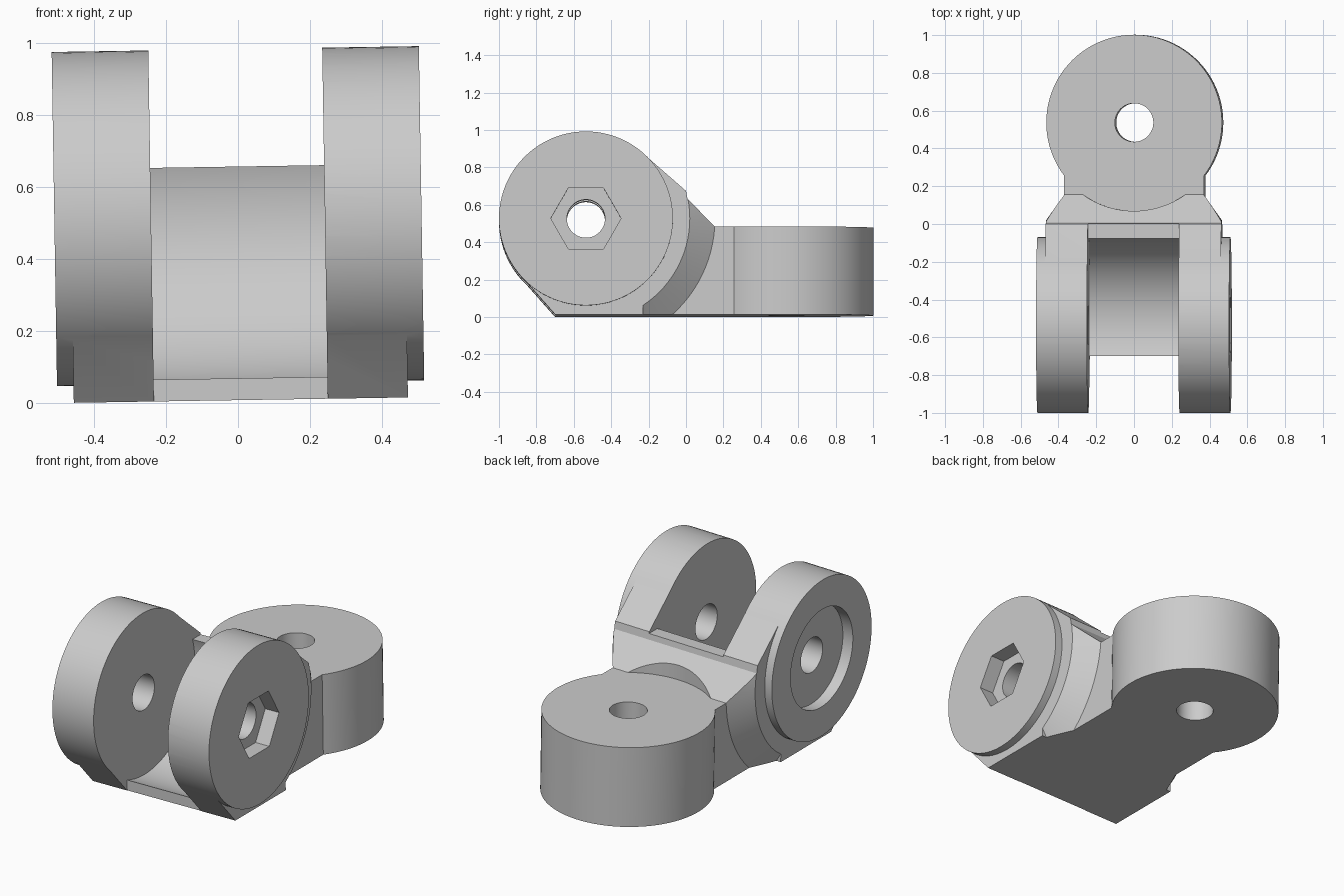
import bpy, bmesh, math
from math import pi, cos, sin, tau
from mathutils import Matrix, Vector

cube = bpy.data.objects.get("Cube")
if cube:
    bpy.data.objects.remove(cube)

grey = bpy.data.materials.new("plain grey")
grey.use_nodes = True
GREY = (0.6, 0.6, 0.6, 1)
grey.diffuse_color = GREY
grey.node_tree.nodes["Principled BSDF"].inputs["Base Color"].default_value = GREY

PIN_Y, PIN_Z, DISC_R = -0.535, 0.512, 0.465   # fork pin axis
EYE_Y, EYE_TOP = 0.537, 0.47                  # vertical eye
HOLE_R = 0.102
ARM_IN, ARM_OUT, DISC_OUT, NECK = 0.242, 0.465, 0.511, 0.37


def to_object(name, bm):
    bmesh.ops.recalc_face_normals(bm, faces=bm.faces)
    mesh = bpy.data.meshes.new(name)
    bm.to_mesh(mesh)
    bm.free()
    mesh.materials.append(grey)
    ob = bpy.data.objects.new(name, mesh)
    bpy.context.collection.objects.link(ob)
    return ob


def prism(name, pts, axis, lo, hi):
    """Extrude a 2D outline along x (points are y, z) or z (points are x, y)."""
    bm = bmesh.new()
    place = (lambda p: (lo, *p)) if axis == "x" else (lambda p: (*p, lo))
    face = bm.faces.new([bm.verts.new(place(p)) for p in pts])
    out = bmesh.ops.extrude_face_region(bm, geom=[face])["geom"]
    shift = Vector((hi - lo, 0, 0)) if axis == "x" else Vector((0, 0, hi - lo))
    bmesh.ops.translate(bm, verts=[v for v in out if isinstance(v, bmesh.types.BMVert)], vec=shift)
    return to_object(name, bm)


def circle(cx, cy, r, n=96):
    return [(cx + r * cos(tau * i / n), cy + r * sin(tau * i / n)) for i in range(n)]


def rect(a0, a1, b0, b1):
    return [(a0, b0), (a1, b0), (a1, b1), (a0, b1)]


def combine(ob, other, mode):
    mod = ob.modifiers.new(mode, "BOOLEAN")
    mod.operation, mod.object, mod.solver = mode, other, "EXACT"
    bpy.context.view_layer.objects.active = ob
    bpy.ops.object.modifier_apply(modifier=mod.name)
    bpy.data.objects.remove(other)


def pin_disc(name, r, lo, hi, n=96):
    return prism(name, circle(PIN_Y, PIN_Z, r, n), "x", lo, hi)


def taper_ring(side):
    """Cutter that narrows the fork to the neck with a cone around the pin."""
    bm = bmesh.new()
    outline = [(0.475, 0.541), (NECK, 0.69), (NECK, 1.5), (0.6, 1.5), (0.6, 0.541)]
    vs = [bm.verts.new((side * x, PIN_Y, PIN_Z + r)) for x, r in outline]
    edges = [bm.edges.new((vs[i - 1], vs[i])) for i in range(len(vs))]
    bmesh.ops.spin(bm, geom=vs + edges, cent=(0, PIN_Y, PIN_Z), axis=(1, 0, 0),
                   angle=tau, steps=96, use_merge=True)
    bmesh.ops.remove_doubles(bm, verts=bm.verts, dist=1e-5)
    ring = to_object("taper_cutter", bm)
    combine(ring, prism("limit", rect(-0.23, 2, -2, 2), "x", -1, 1), "INTERSECT")
    return ring


# Fork body: side outline running tangent to the arm discs
r = DISC_R - 0.002


def tangent(y, z, sign):
    dy, dz = y - PIN_Y, z - PIN_Z
    return math.atan2(dz, dy) + sign * math.acos(r / math.hypot(dy, dz))


heel, shoulder = (-0.70, 0.0), (0.0, 0.66)
a0, a1 = tangent(*heel, -1) + tau, tangent(*shoulder, 1)
arc = [(PIN_Y + r * cos(a0 + (a1 - a0) * i / 48), PIN_Z + r * sin(a0 + (a1 - a0) * i / 48))
       for i in range(49)]
outline = [heel] + arc + [shoulder, (0.008, 0.617), (0.155, EYE_TOP), (0.4, EYE_TOP), (0.4, 0)]
body = prism("hinge_knuckle", outline, "x", -ARM_OUT, ARM_OUT)

for side in (-1, 1):
    combine(body, taper_ring(side), "DIFFERENCE")

# Clearance for the part that turns on the eye
combine(body, prism("eye_clearance", circle(0, EYE_Y, 0.468), "z", EYE_TOP, 1.2), "DIFFERENCE")

# Arm discs and the eye
for side in (-1, 1):
    lo, hi = sorted((side * ARM_IN, side * DISC_OUT))
    combine(body, pin_disc("arm_disc", DISC_R, lo, hi), "UNION")
combine(body, prism("eye", circle(0, EYE_Y, DISC_R), "z", 0, EYE_TOP), "UNION")

# Slot between the arms
for cutter in (pin_disc("slot_round", 0.48, -ARM_IN, ARM_IN),
               prism("slot_top", rect(-1.2, 0.05, 0.65, 1.2), "x", -ARM_IN, ARM_IN),
               prism("slot_front", rect(-1.2, -0.698, -0.2, 1.2), "x", -ARM_IN, ARM_IN)):
    combine(body, cutter, "DIFFERENCE")

# Pin hole, nut pocket, bolt head pocket and eye hole
for cutter in (pin_disc("pin_hole", HOLE_R, -1, 1, 48),
               pin_disc("nut_pocket", 0.188, DISC_OUT - 0.09, 1, 6),
               pin_disc("bolt_pocket", 0.29, -1, -DISC_OUT + 0.065),
               prism("eye_hole", circle(0, EYE_Y, HOLE_R, 48), "z", -1, 1)):
    combine(body, cutter, "DIFFERENCE")

# The piece leans very slightly to one side
body.data.transform(Matrix.Translation((0.008, 0, 0.01)) @ Matrix.Rotation(-0.016, 4, "Y"))
low = min(v.co.z for v in body.data.vertices)
body.data.transform(Matrix.Translation((0, 0, -low)))

bpy.ops.object.select_all(action="DESELECT")
body.select_set(True)
bpy.context.view_layer.objects.active = body
bpy.ops.object.shade_smooth_by_angle(angle=math.radians(20))
